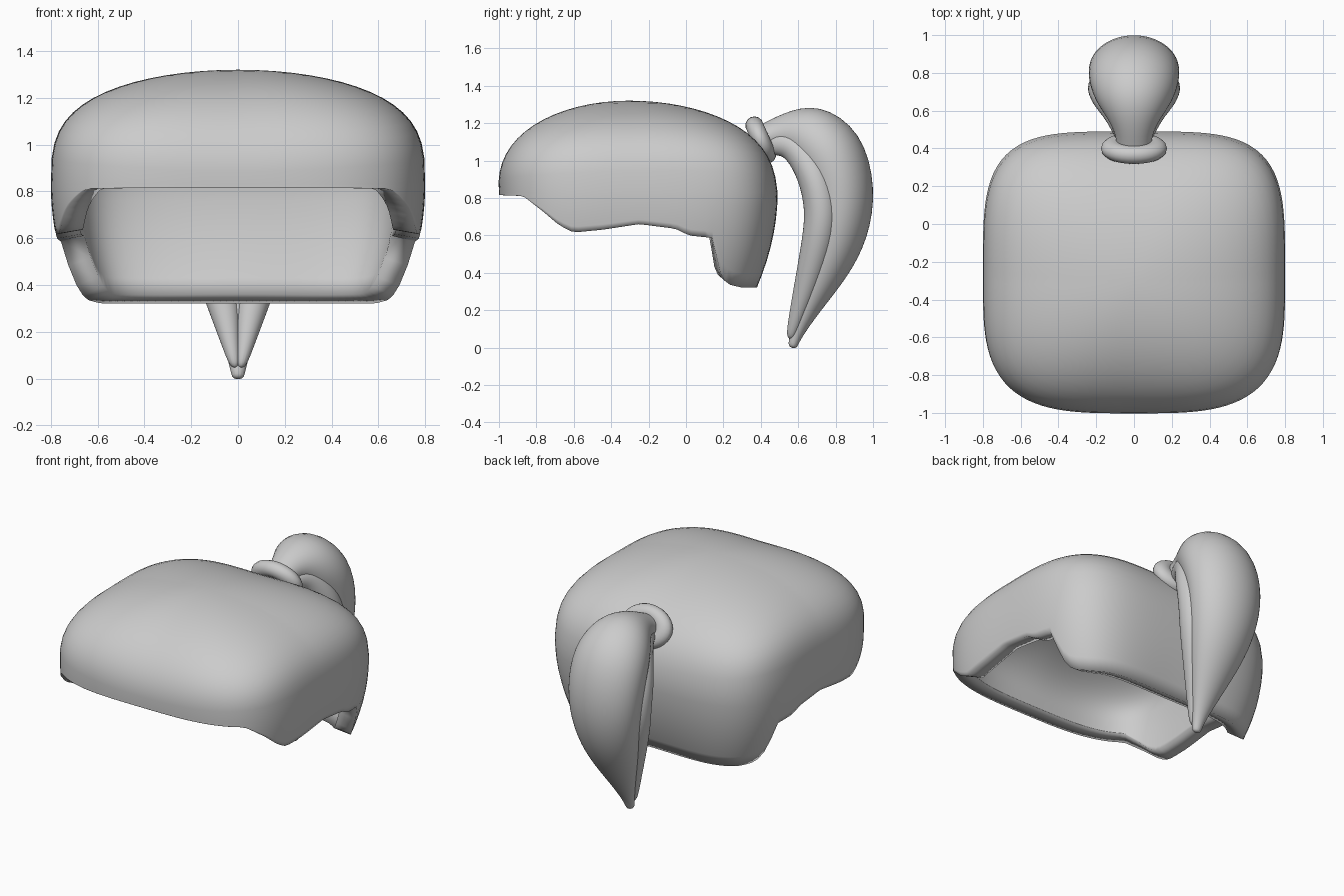
import bpy, bmesh, math
from mathutils import Vector

cube = bpy.data.objects.get("Cube")
if cube:
    bpy.data.objects.remove(cube)

grey = bpy.data.materials.new("hair_grey")
grey.use_nodes = True
colour = (0.6, 0.6, 0.6, 1)
grey.diffuse_color = colour
grey.node_tree.nodes["Principled BSDF"].inputs["Base Color"].default_value = colour


def make_object(name, bm):
    bmesh.ops.recalc_face_normals(bm, faces=bm.faces)
    for face in bm.faces:
        face.smooth = True
    mesh = bpy.data.meshes.new(name)
    bm.to_mesh(mesh)
    bm.free()
    obj = bpy.data.objects.new(name, mesh)
    bpy.context.collection.objects.link(obj)
    mesh.materials.append(grey)
    return obj


def bridge(bm, rings):
    for a, b in zip(rings, rings[1:]):
        n = len(a)
        for i in range(n):
            j = (i + 1) % n
            bm.faces.new((a[i], a[j], b[j], b[i]))


# Hair cap: rounded-square dome with a skirt cut along a wavy hem
HEM = [(-1, .815), (-.87, .81), (-.77, .73), (-.68, .65), (-.61, .615),
       (-.45, .63), (-.25, .66), (-.05, .635), (.02, .6), (.16, .585),
       (.21, .42), (.28, .34), (.38, .32), (.6, .32)]
HALF_X, HALF_Y, MID_Y, BROW, RISE = .8, .745, -.255, .828, .492


def hem_height(y):
    for (y0, z0), (y1, z1) in zip(HEM, HEM[1:]):
        if y <= y1:
            return z0 + (z1 - z0) * max(0, y - y0) / (y1 - y0)
    return HEM[-1][1]


def plan_radius(c, s, power):
    return (abs(c / HALF_X) ** power + abs(s / HALF_Y) ** power) ** (-1 / power)


def cap_column(angle, dome_steps=16, skirt_steps=7):
    c, s = math.cos(angle), math.sin(angle)
    # Fuller at the back and sides than over the forehead
    rise_power = 2.15 + .45 * max(s, 0) + 1.05 * c * c
    rim_power = 3.75 + .35 * s
    points = []
    # The plan goes from round at the crown to square at the brow
    for k in range(1, dome_steps + 1):
        t = k / dome_steps * math.pi / 2
        blend = math.sin(t) ** 2
        r = math.sin(t) * plan_radius(c, s, 2.3 + (rim_power - 2.3) * blend)
        h = max(0, math.cos(t)) ** (2 / rise_power)
        points.append((r * c, MID_Y + r * s - .05 * h, BROW + RISE * h))
    radius = plan_radius(c, s, rim_power)
    drop = BROW - hem_height(MID_Y + radius * s)
    for k in range(1, skirt_steps + 1):
        d = drop * k / skirt_steps
        r = radius - .45 * d * d
        points.append((r * c, MID_Y + r * s, BROW - d))
    return points


bm = bmesh.new()
COLUMNS = 144
columns = [cap_column(math.tau * i / COLUMNS) for i in range(COLUMNS)]
rings = [[bm.verts.new(p) for p in ring] for ring in zip(*columns)]
bridge(bm, rings)
crown = bm.verts.new((0, MID_Y - .05, BROW + RISE))
for i in range(COLUMNS):
    bm.faces.new((crown, rings[0][i], rings[0][(i + 1) % COLUMNS]))
cap = make_object("hair_cap", bm)
shell = cap.modifiers.new("thickness", "SOLIDIFY")
shell.thickness = .105
shell.offset = -1
bpy.ops.object.select_all(action="DESELECT")
cap.select_set(True)
bpy.context.view_layer.objects.active = cap
bpy.ops.object.shade_smooth_by_angle(angle=math.radians(40))


# Ponytail locks: oval sections lofted along a path in the side plane
def lock(name, stations, side=1, sides=14):
    bm = bmesh.new()
    centres = [Vector((side * x, y, z)) for x, y, z, _, _ in stations]
    rings = []
    for i, (_, _, _, depth, width) in enumerate(stations):
        ahead = centres[min(i + 1, len(centres) - 1)]
        along = ahead - centres[max(i - 1, 0)]
        across = Vector((0, -along.z, along.y)).normalized()
        ring = []
        for k in range(sides):
            a = math.tau * k / sides
            offset = across * depth * math.cos(a) + Vector((width * math.sin(a), 0, 0))
            ring.append(bm.verts.new(centres[i] + offset * 1.06))
        rings.append(ring)
    bridge(bm, rings)
    bm.faces.new(rings[0])
    bm.faces.new(rings[-1])
    obj = make_object(name, bm)
    obj.modifiers.new("smooth", "SUBSURF").levels = 2
    obj.modifiers["smooth"].render_levels = 2


# Each station: x, y, z, half depth, half width
lock("ponytail", [
    (0, .37, 1.1, .075, .1), (0, .43, 1.125, .07, .085),
    (0, .52, 1.15, .1, .11), (0, .64, 1.14, .18, .19),
    (0, .77, 1.05, .2, .235), (0, .835, .83, .18, .235), (0, .81, .62, .165, .21),
    (0, .745, .43, .13, .165), (0, .655, .22, .065, .09), (0, .58, .05, .028, .03),
    (0, .568, -.005, .025, .028)])
for label, side in (("left", 1), ("right", -1)):
    lock("side_lock_" + label, [
        (.04, .42, 1.07, .04, .04), (.06, .5, 1.1, .07, .06),
        (.09, .595, 1.075, .085, .08), (.13, .685, .94, .09, .105),
        (.135, .735, .75, .095, .11), (.12, .715, .58, .09, .105),
        (.072, .655, .36, .07, .078), (.033, .585, .15, .037, .038),
        (.012, .555, .04, .022, .02)], side)

# Hair tie: a flattened ring around the root of the ponytail
bpy.ops.mesh.primitive_torus_add(
    major_segments=32, minor_segments=14, major_radius=.11, minor_radius=.065,
    location=(0, .4, 1.11), rotation=(math.radians(-66), 0, 0))
tie = bpy.context.object
tie.name = "hair_tie"
tie.scale = (1, .76, .75)
tie.data.materials.append(grey)
bpy.ops.object.shade_smooth()
